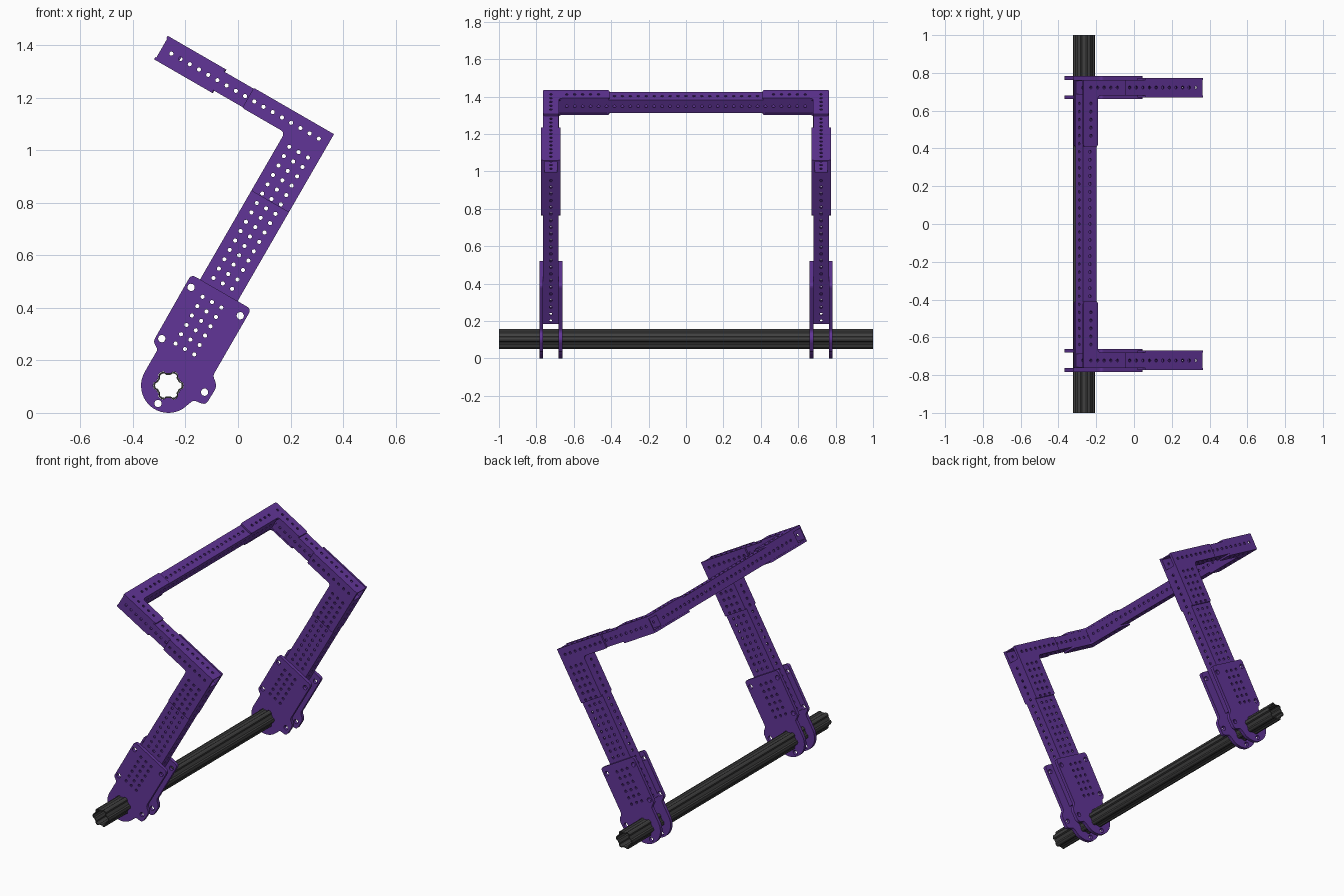
import bpy, bmesh
from math import sin, cos, radians, pi
from mathutils import Vector

if "Cube" in bpy.data.objects:
    bpy.data.objects.remove(bpy.data.objects["Cube"])

# Local frame of the tilted arm: a = across the lower tube, y = depth, b = along the lower tube
SX, SZ = -0.265, 0.104
C, S = cos(radians(30)), 0.5


def world(a, y, b):
    return (SX + C * a + S * b, y, SZ - S * a + C * b)


def material(name, col):
    m = bpy.data.materials.new(name)
    m.diffuse_color = (*col, 1)
    m.use_nodes = True
    m.node_tree.nodes["Principled BSDF"].inputs["Base Color"].default_value = m.diffuse_color
    return m


PURPLE = material("purple_anodised", (0.12, 0.035, 0.31))
DARK = material("dark_metal", (0.05, 0.05, 0.05))


def circle(x, y, r=0.008, n=10):
    return [(x + r * cos(2 * pi * i / n), y + r * sin(2 * pi * i / n)) for i in range(n)]


def rounded(pts):
    """Polygon from (x, y, r) corners, each cut back by r and rounded."""
    out = []
    for i, (x, y, r) in enumerate(pts):
        p = Vector((x, y))
        if r == 0:
            out.append((x, y))
            continue
        p0 = p + (Vector(pts[i - 1][:2]) - p).normalized() * r
        p1 = p + (Vector(pts[(i + 1) % len(pts)][:2]) - p).normalized() * r
        for k in range(6):
            t = k / 5
            out.append(tuple(p0 * (1 - t) ** 2 + p * 2 * t * (1 - t) + p1 * t * t))
    return out


def plate(bm, outline, holes, axis, lo, hi):
    """Add a perforated plate, flat across the given local axis (0=a, 1=y, 2=b)."""
    cu = bpy.data.curves.new("tmp", 'CURVE')
    cu.dimensions, cu.fill_mode, cu.extrude = '2D', 'BOTH', (hi - lo) / 2
    for poly in [outline] + holes:
        sp = cu.splines.new('POLY')
        sp.points.add(len(poly) - 1)
        for pt, (x, y) in zip(sp.points, poly):
            pt.co = (x, y, 0, 1)
        sp.use_cyclic_u = True
    ob = bpy.data.objects.new("tmp", cu)
    bpy.context.collection.objects.link(ob)
    dg = bpy.context.evaluated_depsgraph_get()
    me = bpy.data.meshes.new_from_object(ob.evaluated_get(dg))
    i, j = [k for k in range(3) if k != axis]
    for v in me.vertices:
        c = [0, 0, 0]
        c[i], c[j], c[axis] = v.co.x, v.co.y, v.co.z + (lo + hi) / 2
        v.co = world(*c)
    bm.from_mesh(me)
    bpy.data.objects.remove(ob)
    bpy.data.curves.remove(cu)
    bpy.data.meshes.remove(me)


def finish(name, bm, mat, mirror=True):
    bmesh.ops.remove_doubles(bm, verts=bm.verts, dist=1e-5)
    bmesh.ops.recalc_face_normals(bm, faces=bm.faces)
    me = bpy.data.meshes.new(name)
    bm.to_mesh(me)
    bm.free()
    for p in me.polygons:
        p.use_smooth = False
    me.materials.clear()
    me.materials.append(mat)
    ob = bpy.data.objects.new(name, me)
    bpy.context.collection.objects.link(ob)
    if mirror:
        m = ob.modifiers.new("mirror", 'MIRROR')
        m.use_axis = (False, True, False)
        m.use_mirror_merge = False


def tube(name, bounds, length, pos, cols, mirror=True, wall=0.007):
    """Hollow box tube; cols maps each face axis to its hole columns."""
    bm = bmesh.new()
    for n, axis in enumerate(cols):
        other = 3 - length - axis
        rng = {length: bounds[length], other: bounds[other]}
        if n:
            rng[other] = (rng[other][0] + wall, rng[other][1] - wall)
        i, j = sorted(rng)
        (x0, x1), (y0, y1) = rng[i], rng[j]
        rect = [(x0, y0), (x1, y0), (x1, y1), (x0, y1)]
        holes = [circle(p, c) if length == i else circle(c, p) for p in pos for c in cols[axis]]
        lo, hi = bounds[axis]
        plate(bm, rect, holes, axis, lo, lo + wall)
        plate(bm, rect, holes, axis, hi - wall, hi)
    finish(name, bm, PURPLE, mirror)


def plate_pair(name, outline, holes, axis, lo, hi, t):
    bm = bmesh.new()
    plate(bm, outline, holes, axis, lo - t, lo)
    plate(bm, outline, holes, axis, hi, hi + t)
    finish(name, bm, PURPLE)


def lobed(R, r):
    pts = []
    for k in range(6):
        for d, rad in ((-18, r), (-11, R * 0.97), (0, R), (11, R * 0.97), (18, r)):
            t = radians(30 + 60 * k + d)
            pts.append((rad * cos(t), rad * sin(t)))
    return pts


Y0, Y1, YC = 0.6815, 0.7635, 0.7225          # depth of each side arm
A0, A1 = -0.0975, 0.0675                     # lower tube width
B0, B1, BC = 1.059, 1.141, 1.10              # upper tube height
P = 0.0412                                   # hole pitch
rows = [0.152 + P * k for k in range(22)]
columns = [-0.056, -0.015, 0.026]
upper = [0.026 - 0.0405 * k for k in range(17)]

# Tubes: lower arms, upper arms, crossbar
tube("lower_arm", [(A0, A1), (Y0, Y1), (0.132, B0)], 2, rows, {1: columns, 0: [YC]})
tube("upper_arm", [(-0.664, A1), (Y0, Y1), (B0, B1)], 0, upper, {1: [BC], 2: [YC]})
tube("crossbar", [(-0.664, -0.582), (-Y0, Y0), (B0, B1)], 1,
     [0.0425 * k for k in range(-15, 16)], {0: [BC], 2: [-0.622]}, mirror=False)

# Pivot plates around the shaft
arc = [(0.104 * cos(radians(t)), 0.104 * sin(radians(t)), 0) for t in range(-12, -181, -8)]
side = arc + [(-0.104, 0.098, 0.008), (-0.134, 0.118, 0.012), (-0.136, 0.41, 0.02),
              (0.128, 0.41, 0.02), (0.128, 0.118, 0.012), (0.162, 0.09, 0.02),
              (0.160, 0.006, 0.02), (0.112, 0.0, 0.008)]
bolts = [(-0.112, 0.367), (0.104, 0.367), (-0.111, 0.142), (0.132, 0.047), (0.0, -0.079)]
holes = [circle(x, y, 0.014, 14) for x, y in bolts]
holes += [circle(c, r) for r in rows[:6] for c in columns]
holes.append(lobed(0.0585, 0.049))
plate_pair("pivot_plates", rounded(side), holes, 1, Y0, Y1, 0.0205)

# Elbow gussets on both faces of each arm
elbow = rounded([(A0, 0.80, 0.008), (A1, 0.80, 0.008), (A1, 1.144, 0), (-0.285, 1.144, 0.008),
                 (-0.285, 1.056, 0.008), (A0, 1.056, 0.02)])
holes = [circle(c, r) for r in rows[16:] for c in columns] + [circle(a, BC) for a in upper[:8]]
plate_pair("elbow_gussets", elbow, holes, 1, Y0, Y1, 0.0105)

# Corner gussets joining upper arms to the crossbar
corner = rounded([(-0.668, 0.41, 0.012), (-0.580, 0.41, 0.012), (-0.580, Y0 - 0.002, 0.02),
                  (-0.41, Y0 - 0.002, 0.012), (-0.41, Y1, 0.012), (-0.668, Y1, 0.008)])
holes = [circle(a, YC) for a in upper[-5:]]
holes += [circle(-0.622, YC - 0.0425 * k) for k in range(2, 7)]
plate_pair("corner_gussets", corner, holes, 2, B0, B1, 0.0108)

# Hollow splined shaft
bm = bmesh.new()
plate(bm, lobed(0.0575, 0.048), [lobed(0.051, 0.042)], 1, -1, 1)
finish("spline_shaft", bm, DARK, mirror=False)
